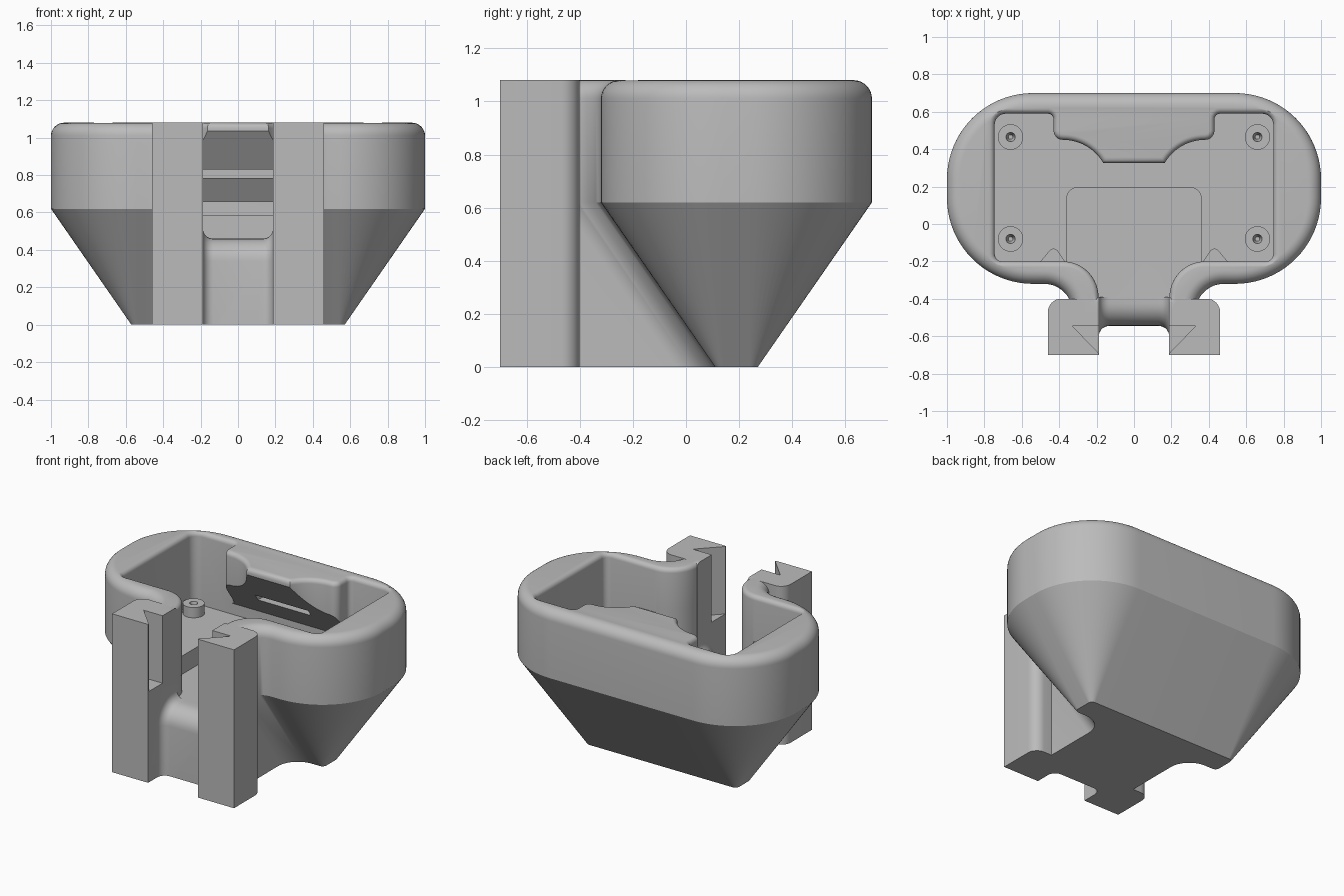
import bpy, bmesh, math

if "Cube" in bpy.data.objects:
    bpy.data.objects.remove(bpy.data.objects["Cube"])

grey = bpy.data.materials.new("plain grey")
grey.diffuse_color = (0.5, 0.5, 0.5, 1)
grey.use_nodes = True
grey.node_tree.nodes["Principled BSDF"].inputs["Base Color"].default_value = grey.diffuse_color


def loft(name, rings):
    """Closed solid through rings of equal point count."""
    bm = bmesh.new()
    vr = [[bm.verts.new(p) for p in r] for r in rings]
    n = len(vr[0])
    for a, b in zip(vr, vr[1:]):
        for i in range(n):
            bm.faces.new((a[i], a[(i + 1) % n], b[(i + 1) % n], b[i]))
    bm.faces.new(vr[0])
    bm.faces.new(vr[-1])
    bmesh.ops.recalc_face_normals(bm, faces=bm.faces)
    me = bpy.data.meshes.new(name)
    bm.to_mesh(me)
    bm.free()
    me.materials.append(grey)
    ob = bpy.data.objects.new(name, me)
    bpy.context.collection.objects.link(ob)
    return ob


def at(pts, z):
    return [(x, y, z) for x, y in pts]


def prism(name, pts, z0, z1):
    return loft(name, [at(pts, z0), at(pts, z1)])


def prism_x(name, yz, w):
    return loft(name, [[(s * w, y, z) for y, z in yz] for s in (-1, 1)])


def arc(cx, cy, r, a0, a1, n=12):
    return [(cx + r * math.cos(math.radians(a0 + (a1 - a0) * i / n)),
             cy + r * math.sin(math.radians(a0 + (a1 - a0) * i / n))) for i in range(n + 1)]


def mirrored(half):
    return half + [(-x, y) for x, y in reversed(half)]


def offset(pts, d):
    """Grow a clockwise outline outward by d with mitred corners."""
    out, n = [], len(pts)
    for i, (x, y) in enumerate(pts):
        nrm = []
        for (ax, ay), (bx, by) in ((pts[i - 1], pts[i]), (pts[i], pts[(i + 1) % n])):
            l = math.hypot(bx - ax, by - ay)
            nrm.append((-(by - ay) / l, (bx - ax) / l))
        sx, sy = nrm[0][0] + nrm[1][0], nrm[0][1] + nrm[1][1]
        k = 2 * d / max(sx * sx + sy * sy, 0.8)
        out.append((x + sx * k, y + sy * k))
    return out


def boolean(ob, other, op):
    m = ob.modifiers.new(op, 'BOOLEAN')
    m.operation, m.solver, m.object = op, 'EXACT', other
    bpy.context.view_layer.objects.active = ob
    bpy.ops.object.modifier_apply(modifier=m.name)
    bpy.data.objects.remove(other)


# Outer body: rounded tray with tapered underside and a filleted neck
def outline(d, e):
    r, yf = 0.15 + e, -0.32 + d
    return mirrored(arc(0.54, 0.24, 0.46 - d, 90, 0, 20) + arc(0.54, 0.14, 0.46 - d, 0, -90, 20)
                    + arc(0.48, yf - r, r, 90, 180) + [(0.33 - e, -0.62)])


rings = [at(outline(0.43, 0), 0), at(outline(0, 0), 0.62)]
for i in range(9):
    t = math.radians(90 * i / 8)
    d = 0.07 * (1 - math.cos(t))
    rings.append(at(outline(d, d), 1.01 + 0.07 * math.sin(t)))
body = loft("holder_body", rings)

# Mounting rails
for s in (-1, 1):
    rail = [(0.1, -0.70), (0.46, -0.70)] + arc(0.39, -0.47, 0.07, 0, 90, 8) + [(0.1, -0.40)]
    boolean(body, prism("rail", [(s * x, y) for x, y in rail], 0, 1.08), 'UNION')

# Main cavity with a softened rim
cavity = mirrored(arc(0.38, 0.20, 0.25, 150, 90) + arc(0.38, 0.50, 0.05, -70, 0, 5)
                  + arc(0.46, 0.56, 0.03, 180, 90, 4) + arc(0.685, 0.53, 0.06, 90, 0, 8)
                  + arc(0.705, -0.16, 0.04, 0, -90, 6) + arc(0.38, -0.39, 0.19, 90, 180, 14))
rings = [at(cavity, 0.585), at(cavity, 1.05)]
for i in range(1, 6):
    t = math.radians(18 * i)
    rings.append(at(offset(cavity, 0.03 * (1 - math.cos(t))), 1.05 + 0.03 * math.sin(t)))
rings.append(at(offset(cavity, 0.03), 1.2))
boolean(body, loft("cavity_cutter", rings), 'DIFFERENCE')

# Sloping underside of the rear block, and its slot
boolean(body, prism_x("underside_cutter", [(0.2, 0.585), (0.59, 0.585), (0.59, 0.66),
                                           (0.325, 1.035), (0.2, 1.035)], 0.5), 'DIFFERENCE')
boolean(body, prism_x("slot_cutter", [(0.3, 0.785), (0.61, 0.785), (0.61, 0.83), (0.3, 0.83)],
                      0.2), 'DIFFERENCE')

# Floor recess
recess = mirrored(arc(0.30, 0.135, 0.06, 90, 0, 6) + arc(0.38, -0.39, 0.19, 96, 180, 12))
boolean(body, prism("recess_cutter", recess, 0.46, 0.8), 'DIFFERENCE')

# Front channel over the rounded web, with softened inner corners
path = [(-0.545, -0.2)] + arc(-0.425, 0.34, 0.12, 180, 90, 8) + [(-0.1, 0.46)]
channel = prism_x("channel_cutter", path + [(-0.1, 1.3), (-0.9, 1.3), (-0.9, -0.2)], 0.188)
bm = bmesh.new()
bm.from_mesh(channel.data)


def on_path(v):
    return any(abs(v.co.y - y) + abs(v.co.z - z) < 1e-4 for y, z in path)


edges = [e for e in bm.edges if all(on_path(v) for v in e.verts)
         and abs(e.verts[0].co.x - e.verts[1].co.x) < 1e-4]
bmesh.ops.bevel(bm, geom=edges, offset=0.055, segments=5, profile=0.5, affect='EDGES')
bmesh.ops.recalc_face_normals(bm, faces=bm.faces)
bm.to_mesh(channel.data)
bm.free()
boolean(body, channel, 'DIFFERENCE')

# Dovetail grooves in the rails
for s in (-1, 1):
    groove = [(0.18, -0.70), (0.33, -0.545), (0.1, -0.545), (0.1, -0.70)]
    boolean(body, prism("groove_cutter", [(s * x, y) for x, y in groove], 0.62, 1.2), 'DIFFERENCE')

# Screw posts and retaining clips
parts = [body]
for s in (-1, 1):
    for y in (0.465, -0.08):
        parts.append(loft("screw_post", [at(arc(s * 0.66, y, r, 0, 345, 23), z) for r, z in
                                         ((0.068, 0.58), (0.068, 0.655), (0.025, 0.655), (0.012, 0.60))]))
    clip = [(0.37, -0.21), (0.37, -0.2), (0.41, -0.14), (0.43, -0.13), (0.45, -0.14), (0.50, -0.2), (0.50, -0.21)]
    clip = [(s * x, y) for x, y in clip]
    parts.append(loft("retaining_clip", [[(x, min(y, -0.195), 0.67) for x, y in clip],
                                         at(clip, 0.74), at(clip, 0.77)]))

bpy.ops.object.select_all(action='DESELECT')
for ob in parts:
    ob.select_set(True)
bpy.context.view_layer.objects.active = body
bpy.ops.object.shade_smooth_by_angle(angle=math.radians(30))
